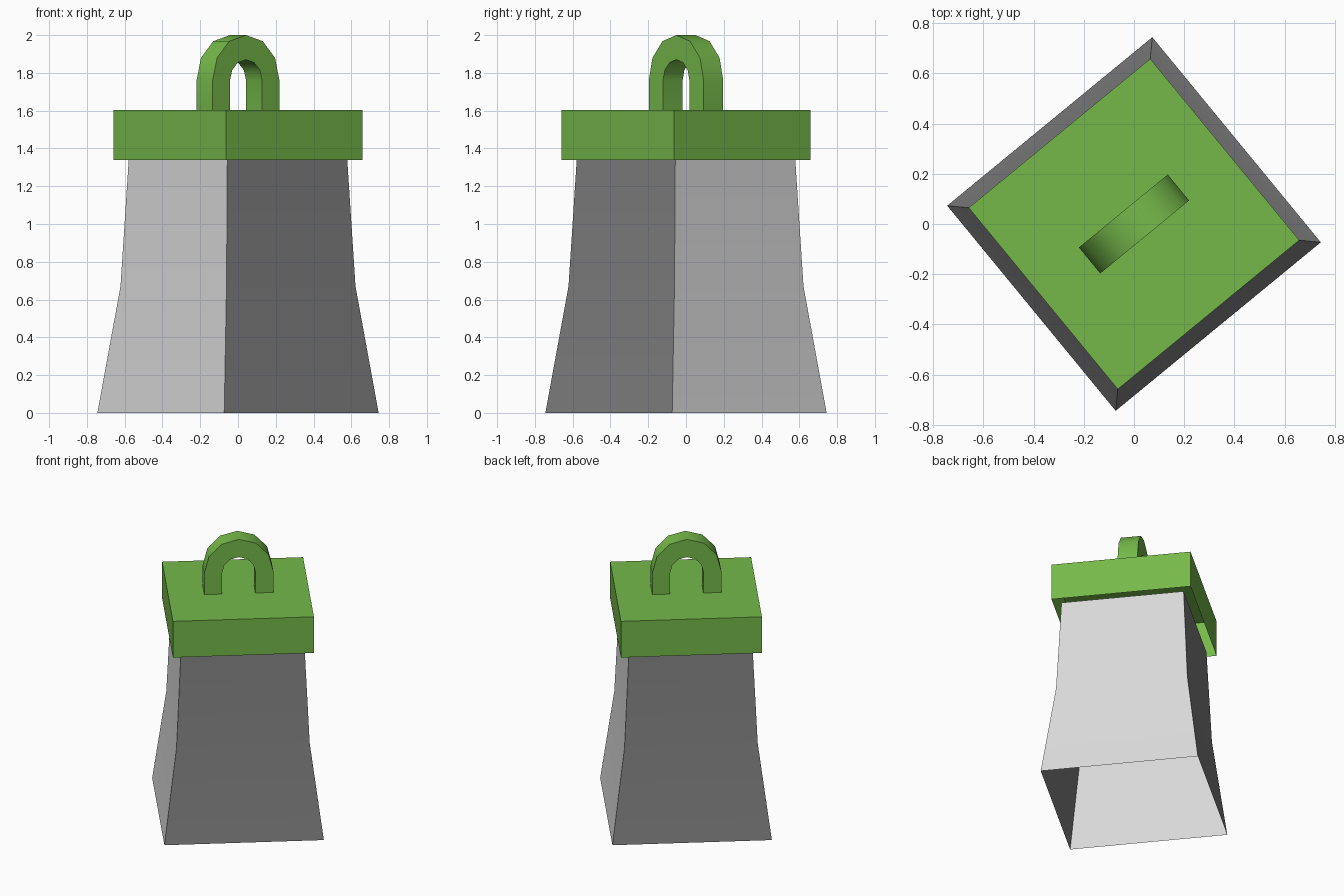
import bpy, bmesh, math
from mathutils import Matrix

cube = bpy.data.objects.get("Cube")
if cube:
    bpy.data.objects.remove(cube, do_unlink=True)

TURN = Matrix.Rotation(math.radians(39.4), 4, 'Z')


def material(name, color):
    mat = bpy.data.materials.new(name)
    mat.use_nodes = True
    mat.diffuse_color = color
    mat.node_tree.nodes["Principled BSDF"].inputs["Base Color"].default_value = color
    return mat


def finish(name, bm, mats):
    """Turn the part, make its object and smooth its shallow bends."""
    bmesh.ops.recalc_face_normals(bm, faces=bm.faces)
    bm.transform(TURN)
    mesh = bpy.data.meshes.new(name)
    bm.to_mesh(mesh)
    bm.free()
    for mat in mats:
        mesh.materials.append(mat)
    obj = bpy.data.objects.new(name, mesh)
    bpy.context.collection.objects.link(obj)
    bpy.ops.object.select_all(action='DESELECT')
    obj.select_set(True)
    bpy.context.view_layer.objects.active = obj
    bpy.ops.object.shade_smooth_by_angle(angle=math.radians(40))


def square_shell(name, profile, mats, lid=False):
    """Stack square rings of (half width, height); opposite sides share a material."""
    bm = bmesh.new()
    rings = [[bm.verts.new((sx * w, sy * w, z))
              for sx, sy in ((-1, -1), (1, -1), (1, 1), (-1, 1))]
             for w, z in profile]
    for low, high in zip(rings, rings[1:]):
        for i in range(4):
            j = (i + 1) % 4
            face = bm.faces.new((low[i], low[j], high[j], high[i]))
            face.material_index = i % len(mats)
    if lid:
        bm.faces.new(rings[-1])
    finish(name, bm, mats)


def arch(radius, rise, base, spring, steps=6):
    """Side outline of an arch with straight legs."""
    angles = [math.pi * i / steps for i in range(steps + 1)]
    curve = [(radius * math.cos(a), spring + rise * math.sin(a)) for a in angles]
    return [(radius, base)] + curve + [(-radius, base)]


dark_grey = material("dark grey", (0.225, 0.225, 0.225, 1))
light_grey = material("light grey", (0.69, 0.69, 0.69, 1))
green = material("leaf green", (0.179, 0.485, 0.068, 1))

# Flared hollow body with alternating dark and light sides
square_shell("body", [(0.529, 0), (0.442, 0.67), (0.411, 1.34)],
             [dark_grey, light_grey])

# Overhanging cap, open underneath
square_shell("cap", [(0.468, 1.34), (0.468, 1.604)], [green], lid=True)

# Arched handle with a rectangular section
bm = bmesh.new()
outer = arch(0.229, 0.24, 1.604, 1.76)
inner = arch(0.11, 0.11, 1.604, 1.76)
sections = []
for (ou, oz), (iu, iz) in zip(outer, inner):
    sections.append([bm.verts.new(p) for p in (
        (ou, -0.067, oz), (ou, 0.067, oz), (iu, 0.067, iz), (iu, -0.067, iz))])
for a, b in zip(sections, sections[1:]):
    for i in range(4):
        j = (i + 1) % 4
        bm.faces.new((a[i], a[j], b[j], b[i]))
finish("handle", bm, [green])
